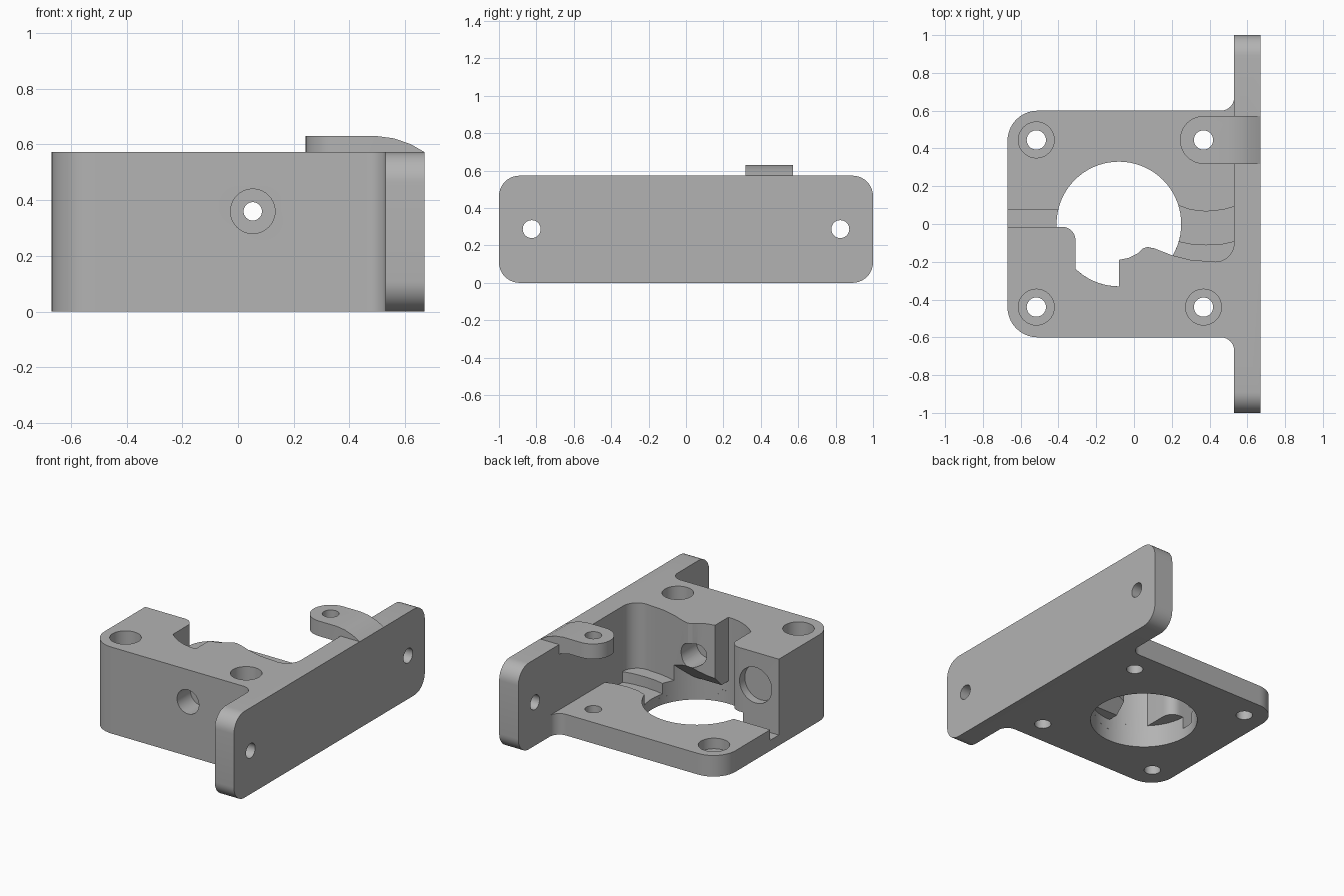
import bpy, bmesh, math

cube = bpy.data.objects.get("Cube")
if cube:
    bpy.data.objects.remove(cube)

grey = bpy.data.materials.new("plain grey")
grey.use_nodes = True
grey.diffuse_color = (0.45, 0.45, 0.45, 1)
grey.node_tree.nodes["Principled BSDF"].inputs["Base Color"].default_value = grey.diffuse_color


def arc(cx, cy, r, a0, a1, n=10):
    angles = [math.radians(a0 + (a1 - a0) * i / n) for i in range(n + 1)]
    return [(cx + r * math.cos(a), cy + r * math.sin(a)) for a in angles]


def circle(cx, cy, r, n=48):
    return arc(cx, cy, r, 0, 360, n)[:-1]


def rect(x0, x1, y0, y1):
    return [(x0, y0), (x1, y0), (x1, y1), (x0, y1)]


def prism(name, outline, lo, hi, axis="z"):
    """Extrude an outline along an axis; hi may be a function of the outline point."""
    place = {"x": lambda a, b, c: (c, a, b),
             "y": lambda a, b, c: (a, c, b),
             "z": lambda a, b, c: (a, b, c)}[axis]
    top = hi if callable(hi) else (lambda a, b: hi)
    bm = bmesh.new()
    low = [bm.verts.new(place(a, b, lo)) for a, b in outline]
    high = [bm.verts.new(place(a, b, top(a, b))) for a, b in outline]
    bm.faces.new(low)
    bm.faces.new(high)
    n = len(outline)
    for i in range(n):
        j = (i + 1) % n
        bm.faces.new((low[i], low[j], high[j], high[i]))
    bmesh.ops.recalc_face_normals(bm, faces=bm.faces)
    mesh = bpy.data.meshes.new(name)
    bm.to_mesh(mesh)
    bm.free()
    mesh.materials.append(grey)
    obj = bpy.data.objects.new(name, mesh)
    bpy.context.collection.objects.link(obj)
    return obj


def combine(target, other, operation="DIFFERENCE"):
    mod = target.modifiers.new("combine", "BOOLEAN")
    mod.operation = operation
    mod.solver = "EXACT"
    mod.object = other
    bpy.context.view_layer.objects.active = target
    bpy.ops.object.modifier_apply(modifier=mod.name)
    bpy.data.objects.remove(other)


def cut(target, outline, lo, hi, axis="z"):
    combine(target, prism("cutter", outline, lo, hi, axis))


# Block with rounded outer corners and fillets towards the mounting plate
outline = (arc(-0.51, -0.44, 0.16, 180, 270) + arc(0.46, -0.67, 0.07, 90, 0)
           + [(0.6, -0.67), (0.6, 0.67)]
           + arc(0.46, 0.67, 0.07, 0, -90) + arc(-0.51, 0.44, 0.16, 90, 180))
bracket = prism("motor_bracket", outline, 0, 0.573)

# Open upper cavity, leaving a thin base and a half-height block
cavity = ([(-1, -0.015)] + arc(-0.38, -0.085, 0.07, 90, 0, 8)
          + arc(-0.08, 0, 0.33, 226, 270, 12)
          + [(-0.08, -0.19), (-0.03, -0.18), (0.02, -0.155), (0.045, -0.13),
             (0.07, -0.122), (0.11, -0.13), (0.2, -0.165), (0.3, -0.19)]
          + arc(0.43, -0.1, 0.1, -90, 0)
          + [(0.56, -0.1), (0.56, 1.2), (-1, 1.2)])
cut(bracket, cavity, 0.14, 1)

# Round bore through the base, and the sloped relief under the overhang
cut(bracket, circle(-0.08, 0, 0.33, 72), -0.2, 0.15)
relief = arc(-0.08, 0, 0.33, -90, -10, 24) + [(-0.08, -0.05)]
cut(bracket, relief, 0.05, lambda x, y: 0.41 + y)

# Shallow channels in the floor on both sides of the bore
cut(bracket, rect(-1, -0.36, -0.015, 0.075), 0.07, 0.3)
channel = [(0.2, -0.085), (0.3, -0.105), (0.38, -0.11), (0.47, -0.105), (0.56, -0.085),
           (0.56, 0.1), (0.47, 0.075), (0.38, 0.066), (0.3, 0.075), (0.2, 0.11)]
cut(bracket, channel, 0.07, 0.25)

# Mounting plate with rounded corners
plate = prism("mounting_plate",
              arc(0.89, 0.11, 0.11, -90, 0) + arc(0.89, 0.463, 0.11, 0, 90)
              + arc(-0.89, 0.463, 0.11, 90, 180) + arc(-0.89, 0.11, 0.11, 180, 270),
              0.53, 0.67, "x")
combine(bracket, plate, "UNION")

# Round-ended tab reaching from the plate over the base
tab = prism("tab", arc(0.37, 0.445, 0.127, 90, 270, 20) + [(0.669, 0.318), (0.669, 0.572)], 0.3, 0.8)
side = prism("tab_side", [(0.1, 0.53), (0.46, 0.53), (0.52, 0.515), (0.58, 0.48), (0.8, 0.48),
                          (0.8, 0.5), (0.669, 0.573), (0.62, 0.601), (0.56, 0.622),
                          (0.5, 0.63), (0.1, 0.63)], 0, 1, "y")
combine(tab, side, "INTERSECT")
combine(bracket, tab, "UNION")

# Four vertical screw holes, three of them counterbored
for x in (-0.517, 0.368):
    for y in (-0.44, 0.445):
        cut(bracket, circle(x, y, 0.051, 32), -0.2, 1)
        if not (x > 0 and y > 0):
            cut(bracket, circle(x, y, 0.095, 40), 0.07, 1)

# Two screw holes in the mounting plate
for y in (-0.825, 0.825):
    cut(bracket, circle(y, 0.287, 0.048, 32), 0.4, 0.8, "x")

# Feed hole through the block, widened at both ends
cut(bracket, circle(0.053, 0.36, 0.033, 32), -0.8, 0, "y")
cut(bracket, circle(0.053, 0.36, 0.08, 40), -0.8, -0.46, "y")
cut(bracket, circle(0.053, 0.36, 0.08, 40), -0.3, 0, "y")

# Round pocket in the inner block face
cut(bracket, circle(-0.5, 0.355, 0.118, 40), -0.07, 0.05, "y")

# Smooth curved walls, keep the edges sharp
bpy.ops.object.select_all(action="DESELECT")
bracket.select_set(True)
bpy.context.view_layer.objects.active = bracket
bpy.ops.object.shade_smooth_by_angle(angle=math.radians(25))
